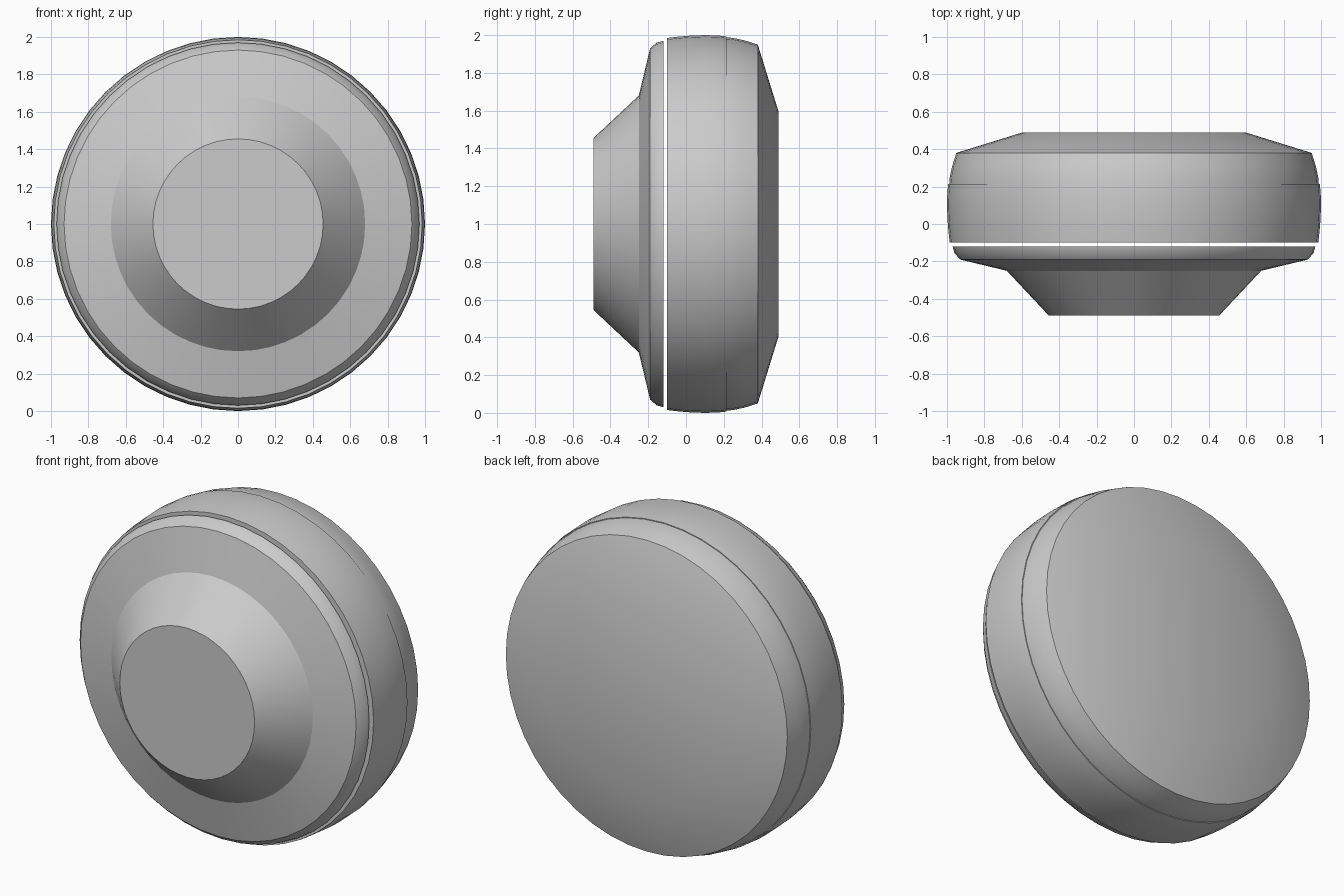
import bpy, bmesh, math

cube = bpy.data.objects.get("Cube")
if cube:
    bpy.data.objects.remove(cube, do_unlink=True)

GREY = (0.6, 0.6, 0.6, 1)
mat = bpy.data.materials.new("plain grey")
mat.use_nodes = True
mat.diffuse_color = GREY
mat.node_tree.nodes["Principled BSDF"].inputs["Base Color"].default_value = GREY


def lathe(name, profile, sides=48):
    """Turn (depth, radius) points about the front-to-back axis, with closed ends."""
    bm = bmesh.new()
    rings = []
    for y, r in profile:
        angles = [2 * math.pi * i / sides for i in range(sides)]
        rings.append([bm.verts.new((r * math.sin(a), y, 1 + r * math.cos(a))) for a in angles])
    for a, b in zip(rings, rings[1:]):
        for i in range(sides):
            j = (i + 1) % sides
            bm.faces.new((a[i], a[j], b[j], b[i]))
    bm.faces.new(rings[0])
    bm.faces.new(rings[-1])
    bmesh.ops.recalc_face_normals(bm, faces=bm.faces)
    mesh = bpy.data.meshes.new(name)
    bm.to_mesh(mesh)
    bm.free()
    mesh.materials.append(mat)
    obj = bpy.data.objects.new(name, mesh)
    bpy.context.collection.objects.link(obj)
    bpy.ops.object.select_all(action='DESELECT')
    obj.select_set(True)
    bpy.context.view_layer.objects.active = obj
    bpy.ops.object.shade_smooth_by_angle(angle=math.radians(28))
    return obj


# Front plate with its raised conical boss, standing clear of the rim
lathe("front_plate", [(-0.49, 0.455), (-0.25, 0.68), (-0.19, 0.93),
                      (-0.155, 0.96), (-0.12, 0.97)])

# Wide, slightly barrelled rim
lathe("rim_band", [(-0.10, 0.985), (-0.04, 0.992), (0.02, 0.997),
                   (0.10, 1.0), (0.17, 0.998), (0.215, 0.993)])

# Back cap with a shallow sloped shoulder and flat centre
lathe("back_cap", [(0.215, 0.988), (0.25, 0.985), (0.31, 0.972),
                   (0.38, 0.95), (0.49, 0.595)])
